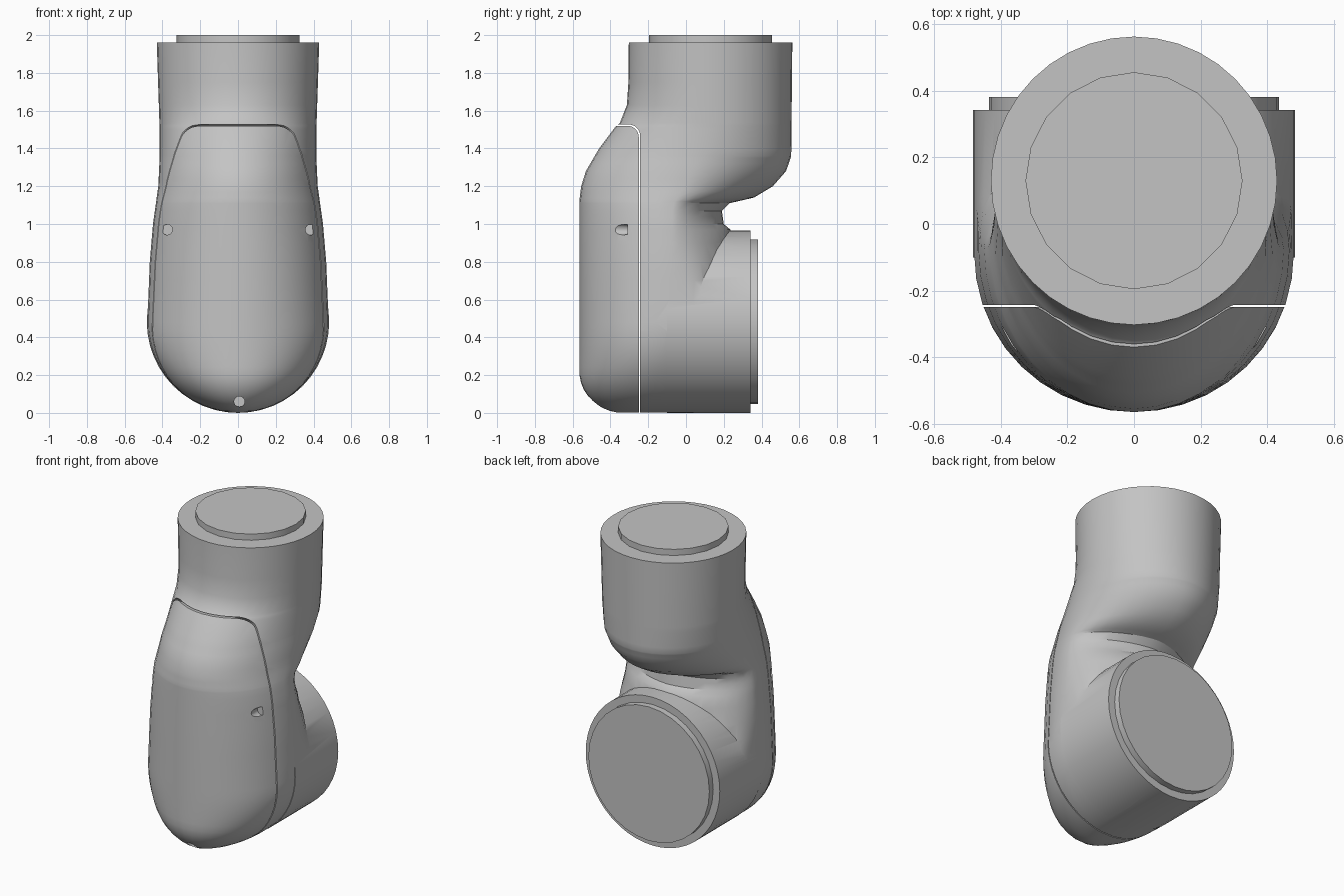
import bpy, bmesh
from math import sin, cos, pi, sqrt, radians
from mathutils import Matrix

cube = bpy.data.objects.get("Cube")
if cube:
    bpy.data.objects.remove(cube, do_unlink=True)

grey = bpy.data.materials.new("light_grey")
grey.use_nodes = True
grey.diffuse_color = (0.55, 0.55, 0.55, 1)
grey.node_tree.nodes["Principled BSDF"].inputs["Base Color"].default_value = grey.diffuse_color

SEGMENTS = 40
R = 0.483          # rear joint radius
SEAM_Y, SEAM_Z = -0.25, 1.52


def make_object(name, bm):
    bmesh.ops.recalc_face_normals(bm, faces=bm.faces)
    mesh = bpy.data.meshes.new(name)
    bm.to_mesh(mesh)
    bm.free()
    mesh.materials.append(grey)
    ob = bpy.data.objects.new(name, mesh)
    bpy.context.collection.objects.link(ob)
    return ob


def cylinder(name, radius, start, end, x=0, other=0, along_y=True, sides=40):
    """Cylinder from start to end along y (other = z) or z (other = y)."""
    bm = bmesh.new()
    mid = (start + end) / 2
    if along_y:
        place = Matrix.Translation((x, mid, other)) @ Matrix.Rotation(pi / 2, 4, 'X')
    else:
        place = Matrix.Translation((x, other, mid))
    bmesh.ops.create_cone(bm, cap_ends=True, segments=sides, radius1=radius,
                          radius2=radius, depth=end - start, matrix=place)
    return make_object(name, bm)


def boolean(ob, tool, operation):
    mod = ob.modifiers.new(operation, 'BOOLEAN')
    mod.operation, mod.object, mod.solver = operation, tool, 'EXACT'
    bpy.context.view_layer.objects.active = ob
    bpy.ops.object.modifier_apply(modifier=mod.name)
    bpy.data.objects.remove(tool, do_unlink=True)


def lerp_keys(keys, z):
    for (z0, v0), (z1, v1) in zip(keys, keys[1:]):
        if z <= z1:
            return v0 + (v1 - v0) * max(0, z - z0) / (z1 - z0)
    return keys[-1][1]


# Outline of the shell by height: half width, front, back, centre, back squareness
WIDTH = [(.48, .48), (.8, .467), (1, .45), (1.2, .422), (1.35, .415), (1.5, .415), (1.96, .43)]
FRONT = [(1.12, -.565), (1.2, -.555), (1.28, -.53), (1.4, -.46), (1.52, -.37),
         (1.535, -.35), (1.63, -.313), (1.75, -.305), (1.96, -.303)]
BACK = [(.48, .2), (.9, .26), (.97, .235), (1, .2), (1.07, .19), (1.11, .23),
        (1.14, .36), (1.2, .46), (1.28, .53), (1.36, .557), (1.96, .563)]
CENTRE = [(0, -.2), (.48, -.09), (1.1, -.07), (1.4, .1), (1.52, .13), (1.96, .13)]
SQUARE = [(.48, 6), (.7, 2.6), (.9, 1.7), (1.1, 1.6), (1.36, 2), (1.96, 2)]


def front_at(z):
    if z < .22:
        return -.33 - .235 * sqrt(1 - (1 - z / .22) ** 2)
    return lerp_keys(FRONT, z)


def shell(name):
    low = [R * (1 - cos(radians(a))) for a in range(6, 90, 6)]
    high = sorted({k[0] for k in WIDTH + FRONT + BACK} | {.6, .7, 1.04, 1.17, 1.24, 1.32})
    bm = bmesh.new()
    rings = []
    for z in low + high:
        w = lerp_keys(WIDTH, z)
        if z < .48:
            w = sqrt(R * R - (z - R) ** 2) - .003
        centre = lerp_keys(CENTRE, z)
        front, back = front_at(z) - centre, lerp_keys(BACK, z) - centre
        power = 2 / lerp_keys(SQUARE, z)
        ring = []
        for i in range(SEGMENTS):
            c, s = cos(2 * pi * i / SEGMENTS), sin(2 * pi * i / SEGMENTS)
            if s > 1e-6:
                x = w * abs(c) ** power * (1 if c > 0 else -1)
                y = back * s ** power
            else:
                x, y = w * c, -front * s
            ring.append(bm.verts.new((x, centre + y, z)))
        rings.append(ring)
    for a, b in zip(rings, rings[1:]):
        for i in range(SEGMENTS):
            j = (i + 1) % SEGMENTS
            bm.faces.new((a[i], a[j], b[j], b[i]))
    bm.faces.new(rings[0][::-1])
    bm.faces.new(rings[-1])
    return make_object(name, bm)


def cover_block(name, gap):
    """Block in front of the seam, with a rounded upper rear corner."""
    r, y, z = .06, SEAM_Y + gap, SEAM_Z + gap
    outline = [(-1, -.2), (y, -.2)]
    outline += [(y - r + r * cos(t * pi / 12), z - r + r * sin(t * pi / 12)) for t in range(7)]
    outline.append((-1, z))
    bm = bmesh.new()
    face = bm.faces.new([bm.verts.new((-1, *p)) for p in outline])
    moved = bmesh.ops.extrude_face_region(bm, geom=[face])["geom"]
    bmesh.ops.translate(bm, vec=(2, 0, 0),
                        verts=[v for v in moved if isinstance(v, bmesh.types.BMVert)])
    return make_object(name, bm)


# Main housing with its rear joint barrel
housing = shell("housing")
boolean(housing, cover_block("housing_cutter", .007), 'DIFFERENCE')
boolean(housing, cylinder("rear_barrel", R, -.1, .342, other=R, sides=48), 'UNION')

# Front cover with screw holes
cover = shell("front_cover")
boolean(cover, cover_block("cover_cutter", 0), 'INTERSECT')
for x, z, floor in ((-.375, .97, -.31), (.385, .97, -.31), (.007, .06, -.42)):
    boolean(cover, cylinder("screw_cutter", .028, -.7, floor, x, z, sides=16), 'DIFFERENCE')

# Joint flanges
top_flange = cylinder("top_flange", .326, 1.95, 2, other=.13, along_y=False, sides=20)
rear_flange = cylinder("rear_flange", .436, .33, .382, other=R, sides=32)

for ob in (housing, cover, top_flange, rear_flange):
    bpy.ops.object.select_all(action='DESELECT')
    ob.select_set(True)
    bpy.context.view_layer.objects.active = ob
    bpy.ops.object.shade_smooth_by_angle(angle=radians(32))
